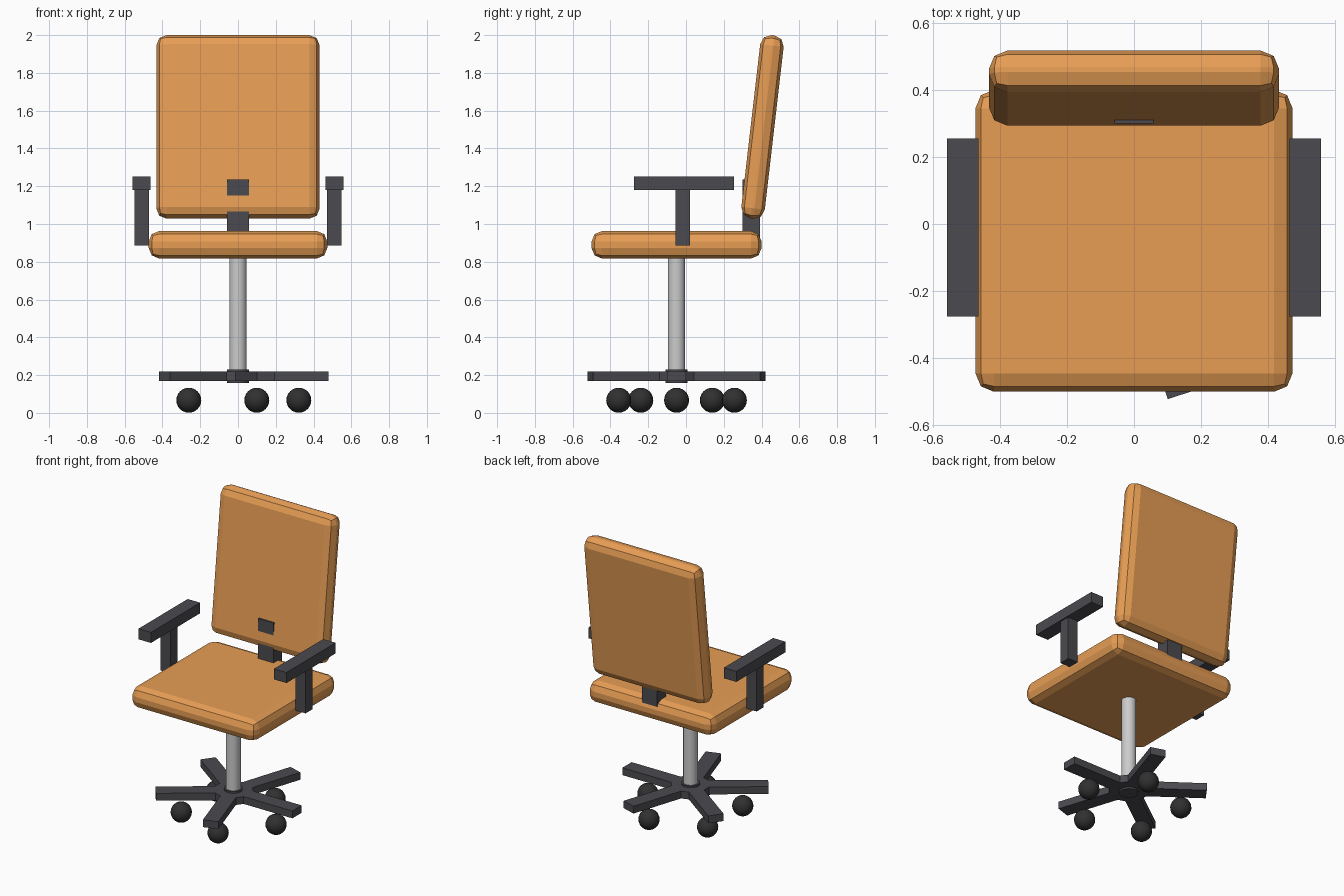
import bpy
from math import radians, cos, sin

if "Cube" in bpy.data.objects:
    bpy.data.objects.remove(bpy.data.objects["Cube"])


def material(name, rgb):
    m = bpy.data.materials.new(name)
    m.diffuse_color = (*rgb, 1)
    m.use_nodes = True
    m.node_tree.nodes["Principled BSDF"].inputs["Base Color"].default_value = m.diffuse_color
    return m


ORANGE = material("orange_upholstery", (0.80, 0.34, 0.09))
DARK = material("dark_plastic", (0.07, 0.07, 0.08))
BLACK = material("black_rubber", (0.03, 0.03, 0.03))


def finish(name, mat):
    ob = bpy.context.object
    ob.name = name
    if mat:
        ob.data.materials.append(mat)
    return ob


def box(name, center, size, mat, rot=(0, 0, 0), bevel=0):
    bpy.ops.mesh.primitive_cube_add(size=1, location=center, rotation=rot)
    ob = finish(name, mat)
    ob.scale = size
    bpy.ops.object.transform_apply(location=False, rotation=False, scale=True)
    if bevel:
        mod = ob.modifiers.new("rounded_edges", 'BEVEL')
        mod.width = bevel
        mod.segments = 2
    return ob


def cylinder(name, radius, z0, z1, sides, mat=None):
    bpy.ops.mesh.primitive_cylinder_add(vertices=sides, radius=radius, depth=z1 - z0,
                                        location=(0, BASE_Y, (z0 + z1) / 2))
    finish(name, mat)
    bpy.ops.object.shade_smooth_by_angle(angle=radians(30))


BASE_Y = -0.05

# Cushions
box("seat", (0, BASE_Y, 0.89), (0.945, 0.90, 0.145), ORANGE, bevel=0.055)
box("backrest", (0, 0.405, 1.514), (0.865, 0.125, 0.977), ORANGE,
    rot=(radians(-6.6), 0, 0), bevel=0.055)

# Upright between seat and backrest, its front edge just breaks the cushion
box("back_support", (0, 0.346, 1.05), (0.115, 0.092, 0.37), DARK)

# Armrests
for side, label in ((-1, "left"), (1, "right")):
    box(f"{label}_arm_post", (side * 0.51, -0.017, 1.035), (0.075, 0.075, 0.30), DARK)
    box(f"{label}_arm_pad", (side * 0.511, -0.01, 1.215), (0.094, 0.53, 0.072), DARK)

# Central column and hub
cylinder("gas_column", 0.046, 0.18, 0.85, 24)
cylinder("hub", 0.058, 0.157, 0.23, 24, DARK)

# Five-legged base: each leg runs slightly past the centre
for i in range(5):
    a = radians(72 * i)
    box(f"base_leg_{i + 1}", (0.18 * cos(a), BASE_Y + 0.18 * sin(a), 0.194),
        (0.60, 0.10, 0.05), DARK, rot=(0, 0, a))
    bpy.ops.mesh.primitive_uv_sphere_add(
        segments=20, ring_count=12, radius=0.066,
        location=(0.322 * cos(a), BASE_Y + 0.322 * sin(a), 0.067))
    finish(f"caster_{i + 1}", BLACK)
    bpy.ops.object.shade_smooth()
